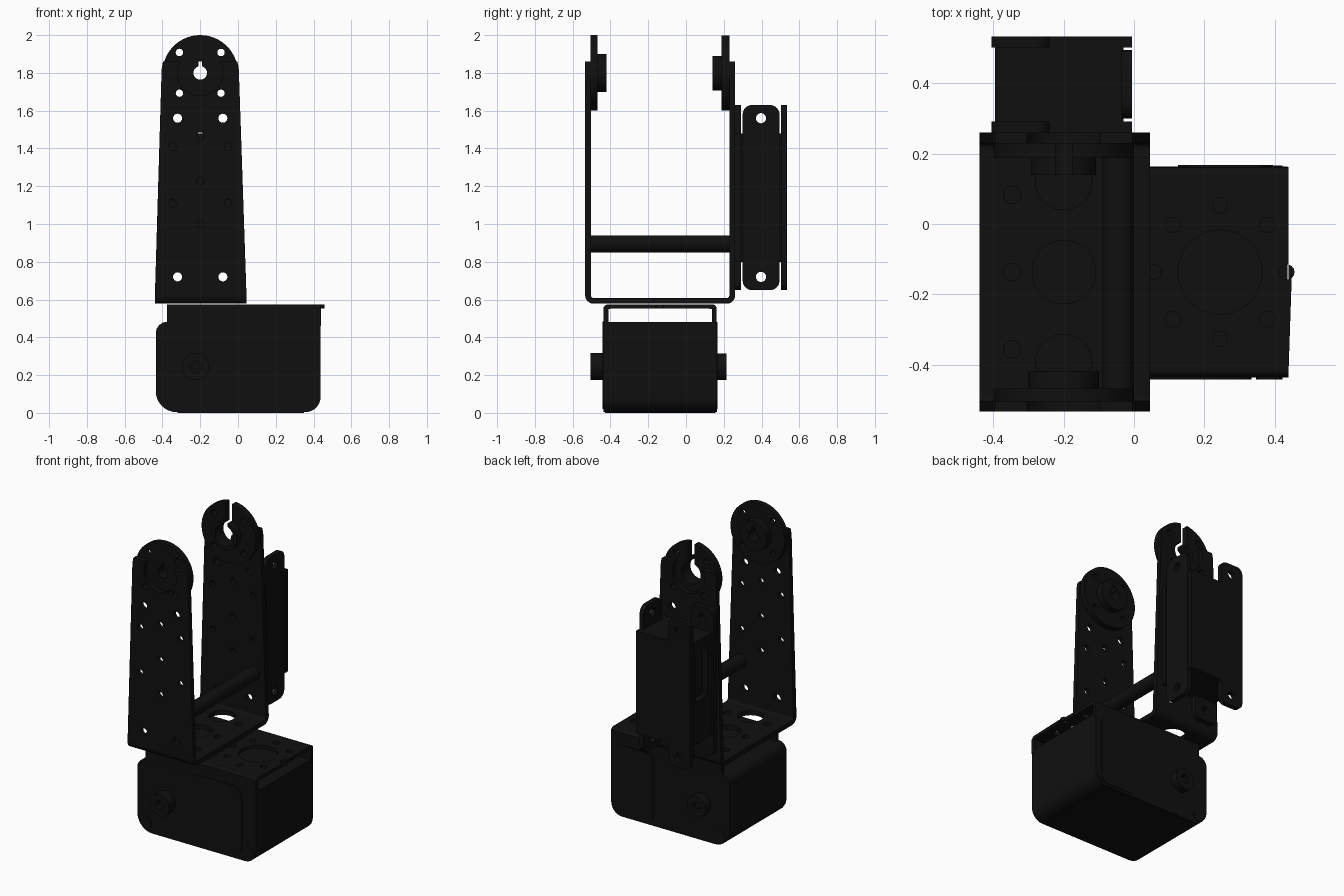
import bpy, bmesh, math
from math import sin, cos, pi, radians

cube = bpy.data.objects.get("Cube")
if cube:
    bpy.data.objects.remove(cube, do_unlink=True)

black = bpy.data.materials.new("matte black")
black.use_nodes = True
black.diffuse_color = (0.005, 0.005, 0.005, 1)
black.node_tree.nodes["Principled BSDF"].inputs["Base Color"].default_value = (0.005, 0.005, 0.005, 1)
parts = []


def arc(cx, cy, r, a0, a1, n=32):
    return [(cx + r * cos(radians(a0 + (a1 - a0) * i / n)),
             cy + r * sin(radians(a0 + (a1 - a0) * i / n))) for i in range(n + 1)]


def circle(cx, cy, r, n=28):
    return arc(cx, cy, r, 0, 360, n)[:-1]


def rect(u0, u1, v0, v1, r=(0, 0, 0, 0), n=8):
    """Rectangle with corner radii: low-low, high-low, high-high, low-high."""
    pts = []
    corners = ((u0, v0, 1, 1), (u1, v0, -1, 1), (u1, v1, -1, -1), (u0, v1, 1, -1))
    for k, (u, v, su, sv) in enumerate(corners):
        if r[k] == 0:
            pts.append((u, v))
        else:
            pts += arc(u + su * r[k], v + sv * r[k], r[k], 180 + 90 * k, 270 + 90 * k, n)
    return pts


def plate(name, axis, lo, hi, outline, holes=()):
    """Extrude a flat outline with holes along an axis, from lo to hi."""
    cu = bpy.data.curves.new(name, 'CURVE')
    cu.dimensions = '2D'
    cu.fill_mode = 'BOTH'
    cu.extrude = (hi - lo) / 2
    for loop in (outline, *holes):
        s = cu.splines.new('POLY')
        s.points.add(len(loop) - 1)
        for p, (u, v) in zip(s.points, loop):
            p.co = (u, v, 0, 1)
        s.use_cyclic_u = True
    tmp = bpy.data.objects.new(name + " helper", cu)
    bpy.context.collection.objects.link(tmp)
    bpy.context.view_layer.update()
    deps = bpy.context.evaluated_depsgraph_get()
    mesh = bpy.data.meshes.new_from_object(tmp.evaluated_get(deps))
    bpy.data.objects.remove(tmp, do_unlink=True)
    bpy.data.curves.remove(cu)
    mid = (lo + hi) / 2
    for vert in mesh.vertices:
        u, v, w = vert.co
        w += mid
        vert.co = {'x': (w, u, v), 'y': (u, w, v), 'z': (u, v, w)}[axis]
    bm = bmesh.new()
    bm.from_mesh(mesh)
    bmesh.ops.remove_doubles(bm, verts=bm.verts, dist=1e-5)
    bmesh.ops.recalc_face_normals(bm, faces=bm.faces)
    bm.to_mesh(mesh)
    bm.free()
    mesh.name = name
    mesh.materials.clear()
    mesh.materials.append(black)
    ob = bpy.data.objects.new(name, mesh)
    bpy.context.collection.objects.link(ob)
    parts.append(ob)
    return ob


CX, CY, HZ = -0.20, -0.137, 1.80      # bracket axis and hub height

# Base motor body, with raised side panels, axle knobs and corner screws
plate("base_motor_body", 'y', -0.437, 0.163, rect(-0.435, 0.437, 0.004, 0.482, (0.11, 0.08, 0, 0.06)))
plate("base_motor_bottom", 'z', 0.0, 0.01, rect(-0.32, 0.35, -0.43, 0.155))
plate("front_side_panel", 'y', -0.443, -0.436, rect(-0.05, 0.335, 0.02, 0.485, (0.06,) * 4))
plate("back_side_panel", 'y', 0.162, 0.168, rect(0.125, 0.395, 0.02, 0.48, (0.05,) * 4))
for side, y0, y1, r in (("front", -0.505, -0.437, 0.072), ("back", 0.163, 0.214, 0.07)):
    plate(side + "_axle_knob", 'y', y0, y1, circle(-0.225, 0.245, r), [circle(-0.225, 0.245, 0.03)])
    s = -1 if side == "front" else 1
    y = -0.438 if side == "front" else 0.162
    plate(side + "_axle_screw", 'y', min(y, y + s * 0.04), max(y, y + s * 0.04), circle(-0.225, 0.245, 0.022, 6))
    for k, x in enumerate((-0.37, 0.385)):
        plate(f"{side}_corner_screw_{k}", 'y', y - 0.004, y + 0.004, circle(x, 0.065, 0.038, 20))

# Low mounting bracket over the motor, open at both ends
ring = [circle(0.245 + 0.19 * cos(k * pi / 4), CY + 0.19 * sin(k * pi / 4), 0.022, 14) for k in range(8)]
plate("base_bracket_top", 'z', 0.552, 0.575, rect(-0.375, 0.44, -0.415, 0.14),
      [circle(0.245, CY, 0.12)] + ring)
for side, s in (("front", -1), ("back", 1)):
    y = CY + s * 0.287
    plate(side + "_base_bracket_flange", 'y', y - 0.0125, y + 0.0125, rect(-0.375, 0.44, 0.46, 0.56))
    # Rounded bend between top and flange
    edge = arc(0, 0, 0.025, 0, 90, 6) + [(-0.012, 0.025), (-0.012, 0.0)]
    plate(side + "_base_bracket_bend", 'x', -0.375, 0.44,
          [(CY + s * (0.2745 + a), 0.55 + b) for a, b in edge])

# Tall bracket floor
floor_holes = [circle(CX, CY, 0.09)]
floor_holes += [circle(CX, CY + s * 0.257, 0.08) for s in (-1, 1)]
floor_holes += [circle(CX + sx * 0.147, CY + k * 0.22, 0.025, 16) for sx in (-1, 1) for k in (-1, 0, 1)]
plate("tall_bracket_floor", 'z', 0.578, 0.608, rect(-0.44, 0.045, -0.49, 0.215), floor_holes)

# Tall bracket arms: tapered, with an open seat for the round horn at the top
c = math.degrees(math.asin(0.06 / 0.205))
d = math.degrees(math.asin(0.06 / 0.12))
arm = [(-0.44, 0.623), (0.045, 0.623)] + arc(CX, HZ, 0.205, 0, c, 6)
arm += arc(CX, HZ, 0.12, d, -180 - d, 28) + arc(CX, HZ, 0.205, 180 - c, 180, 6)
arm_holes = [circle(CX + s * 0.12, z, 0.024, 16) for s in (-1, 1) for z in (0.72, 1.56)]
arm_holes += [circle(CX + s * 0.11, 1.693, 0.02, 16) for s in (-1, 1)]
arm_holes += [circle(CX, z, 0.02, 16) for z in (1.0, 1.23, 1.465)]
arm_holes += [circle(CX + s * 0.147, z, 0.02, 16) for s in (-1, 1) for z in (1.11, 1.41)]
for side, s in (("front", -1), ("back", 1)):
    y = CY + s * 0.382
    plate(side + "_arm", 'y', y - 0.015, y + 0.015, arm, arm_holes)
    bend = arc(0, 0, 0.045, -90, 0, 8) + arc(0, 0, 0.015, 0, -90, 8)
    plate(side + "_arm_bend", 'x', -0.44, 0.045, [(CY + s * (0.352 + a), 0.623 + b) for a, b in bend])


# Horns: a keyed disc in front, an open C-shaped disc behind
def c_shape(r_out, r_in, half):
    o, i = (math.degrees(math.asin(half / r)) for r in (r_out, r_in))
    return arc(CX, HZ, r_out, 90 + o, 450 - o, 48) + arc(CX, HZ, r_in, 450 - i, 90 + i, 32)


keyhole = arc(CX, HZ, 0.036, 106, 434, 24) + [(CX + 0.01, HZ + 0.06), (CX - 0.01, HZ + 0.06)]
horn_holes = [circle(CX + sx * 0.11, HZ + sz * 0.108, 0.02, 16) for sx in (-1, 1) for sz in (-1, 1)]
plate("front_horn_disc", 'y', -0.505, -0.468, circle(CX, HZ, 0.2, 56), [keyhole] + horn_holes)
plate("front_horn_hub", 'y', -0.469, -0.42, circle(CX, HZ, 0.1, 40), [keyhole])
plate("back_horn_disc", 'y', 0.188, 0.231, c_shape(0.2, 0.07, 0.024), horn_holes)
plate("back_horn_hub", 'y', 0.14, 0.189, c_shape(0.092, 0.07, 0.024))

# Cross rod tying the two arms together
plate("cross_rod", 'y', -0.51, 0.24, circle(-0.045, 0.895, 0.045))

# Rear unit: case held in a channel with long ears
plate("rear_case", 'x', -0.36, -0.03, rect(0.28, 0.51, 0.80, 1.48))
plate("rear_case_cover", 'x', -0.395, -0.36, rect(0.285, 0.505, 0.80, 1.48), [rect(0.34, 0.46, 1.08, 1.40)])
ears = rect(-0.405, -0.24, 0.65, 1.63, (0.04, 0.04, 0.04, 0.04))
ears = [p for p in ears if p[1] < 0.8] + [(-0.24, 0.80), (-0.005, 0.80), (-0.005, 1.48), (-0.24, 1.48)] \
    + [p for p in ears if p[1] > 1.48]
ear_holes = [circle(-0.32, z, 0.026, 20) for z in (0.72, 1.56)]
for side, y in (("inner", 0.275), ("outer", 0.518)):
    plate(side + "_channel_wall", 'y', y - 0.016, y + 0.016, ears, ear_holes)
plate("channel_back", 'x', -0.035, -0.005, rect(0.30, 0.495, 0.65, 1.63, (0.05,) * 4),
      [circle(0.397, z, 0.027, 20) for z in (0.72, 1.56)])

# Smooth the curved edges, keep corners sharp
bpy.ops.object.select_all(action='DESELECT')
for ob in parts:
    ob.select_set(True)
bpy.context.view_layer.objects.active = parts[0]
bpy.ops.object.shade_smooth_by_angle(angle=radians(30))
